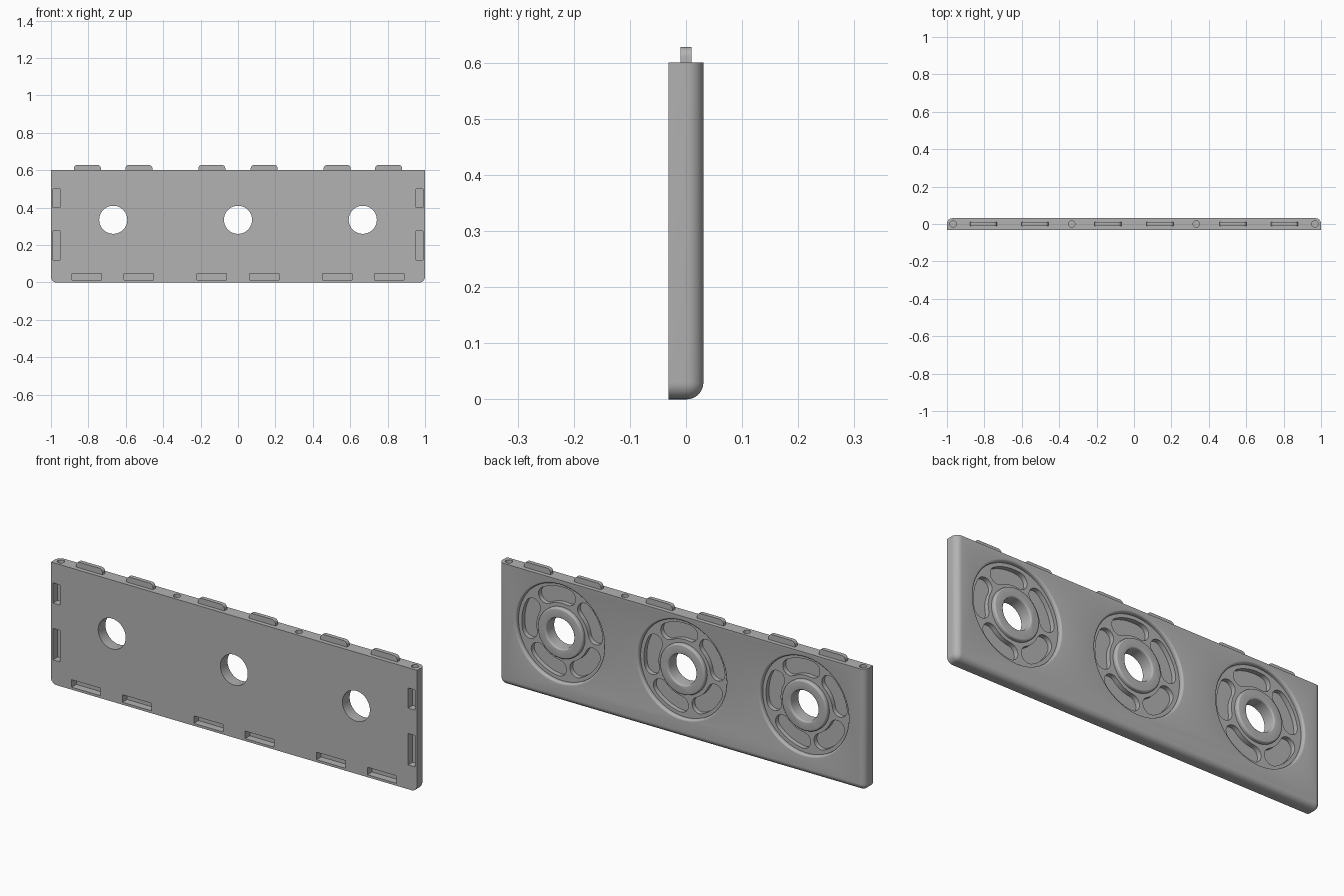
import bpy, bmesh
from math import cos, sin, pi, radians
from mathutils import Matrix

cube = bpy.data.objects.get("Cube")
if cube:
    bpy.data.objects.remove(cube, do_unlink=True)

grey = bpy.data.materials.new("plain grey")
grey.use_nodes = True
grey.diffuse_color = (0.45, 0.45, 0.45, 1)
grey.node_tree.nodes["Principled BSDF"].inputs["Base Color"].default_value = (0.45, 0.45, 0.45, 1)

WHEELS = (-0.667, 0, 0.667)
WHEEL_Z = 0.335
BACK = 0.031


def finish(bm, name):
    bmesh.ops.remove_doubles(bm, verts=bm.verts, dist=1e-5)
    bmesh.ops.recalc_face_normals(bm, faces=bm.faces)
    mesh = bpy.data.meshes.new(name)
    bm.to_mesh(mesh)
    bm.free()
    mesh.materials.append(grey)
    ob = bpy.data.objects.new(name, mesh)
    bpy.context.collection.objects.link(ob)
    return ob


def loft(bm, rings, closed=False):
    """Join rings of points with quads; cap the ends unless closed."""
    loops = [[bm.verts.new(p) for p in ring] for ring in rings]
    n = len(loops[0])
    pairs = list(zip(loops, loops[1:]))
    if closed:
        pairs.append((loops[-1], loops[0]))
    else:
        bm.faces.new(loops[0])
        bm.faces.new(loops[-1])
    for a, b in pairs:
        for i in range(n):
            j = (i + 1) % n
            bm.faces.new((a[i], a[j], b[j], b[i]))


def turn(bm, profile, cx, closed, steps=64):
    """Revolve (radius, y) points about a wheel axis."""
    loft(bm, [[(cx + r * cos(2 * pi * i / steps), y, WHEEL_Z + r * sin(2 * pi * i / steps))
               for i in range(steps)] for r, y in profile], closed)


def box(bm, x0, x1, y0, y1, z0, z1):
    loft(bm, [[(x0, y, z0), (x1, y, z0), (x1, y, z1), (x0, y, z1)] for y in (y0, y1)])


def fillet(r, y, rad, sign, steps=5):
    """Rounded lip meeting the back face, from the wall outwards."""
    return [(r + sign * rad * (1 - cos(t)), y - rad + rad * sin(t))
            for t in [pi / 2 * i / steps for i in range(steps + 1)]]


def cut(target, cutter):
    cutter.hide_render = True
    mod = target.modifiers.new("cut", 'BOOLEAN')
    mod.operation, mod.solver, mod.object = 'DIFFERENCE', 'EXACT', cutter
    bpy.context.view_layer.objects.active = target
    bpy.ops.object.modifier_apply(modifier=mod.name)
    bpy.data.objects.remove(cutter, do_unlink=True)


# Panel: square front edges, rounded sides and bottom toward the back
def panel_ring(y, r, R=0.03):
    pts = [(1 - R + r, y, 0.6)]
    for i in range(9):
        a = -pi / 2 * i / 8
        pts.append((1 - R + r * cos(a), y, R + r * sin(a)))
    return pts + [(-x, yy, z) for x, yy, z in reversed(pts)]


bm = bmesh.new()
rings = [panel_ring(-BACK, 0.03)]
for i in range(9):
    a = pi / 2 * i / 8
    rings.append(panel_ring(0.001 + 0.03 * sin(a), max(0.03 * cos(a), 0.0008)))
loft(bm, rings)
panel = finish(bm, "panel")

# Ring-shaped recesses around each hub
bm = bmesh.new()
lip_in = fillet(0.124, BACK, 0.009, -1)
lip_out = fillet(0.24, BACK, 0.01, 1)
ring_profile = ([(0.115, 0.05)] + lip_in[::-1] + [(0.124, 0.011), (0.24, 0.011)]
                + lip_out + [(0.25, 0.05)])
for cx in WHEELS:
    turn(bm, ring_profile, cx, True)
cut(panel, finish(bm, "recess_cutter"))

# Hub bores, kidney pockets, front slots and top pin holes
bm = bmesh.new()
bore = [(0.075, -0.05)] + fillet(0.075, BACK, 0.008, 1) + [(0.083, 0.05)]
for cx in WHEELS:
    turn(bm, bore, cx, False)
    for k in range(5):
        mid, half, span = 0.182, 0.04, radians(20)
        centre = radians(28 + 72 * k)
        outline = []
        for i in range(11):
            a = centre - span + 2 * span * i / 10
            outline.append(((mid + half) * cos(a), (mid + half) * sin(a)))
        for end, direction in ((centre + span, 1), (centre - span, -1)):
            cap = []
            for i in range(1, 8):
                t = pi * i / 8
                rad, tan = mid + half * cos(t), direction * half * sin(t)
                cap.append((rad * cos(end) - tan * sin(end), rad * sin(end) + tan * cos(end)))
            if direction > 0:
                outline += cap
                for i in range(11):
                    a = centre + span - 2 * span * i / 10
                    outline.append(((mid - half) * cos(a), (mid - half) * sin(a)))
            else:
                outline += cap[::-1]
        loft(bm, [[(cx - u, y, WHEEL_Z + w) for u, w in outline] for y in (-0.012, 0.02)])
for side in (-1, 1):
    for x in (0.14, 0.53, 0.808):
        box(bm, side * x - 0.079, side * x + 0.079, -0.05, 0.005, 0.012, 0.049)
    for z0, z1 in ((0.12, 0.275), (0.4, 0.5)):
        box(bm, side * 0.97 - 0.019, side * 0.97 + 0.019, -0.05, 0.005, z0, z1)
    for x in (0.333, 0.967):
        bmesh.ops.create_cone(bm, cap_ends=True, segments=24, radius1=0.017, radius2=0.017,
                              depth=0.14, matrix=Matrix.Translation((side * x, 0, 0.6)))
cut(panel, finish(bm, "pocket_cutter"))

# Locating tabs with rounded upper corners along the top edge
tabs = []
for side in (-1, 1):
    for x in (0.14, 0.53, 0.805):
        bm = bmesh.new()
        half, r, top = 0.072, 0.018, 0.628
        right = [(half, 0.595)] + [(half - r + r * cos(a), top - r + r * sin(a))
                                   for a in [pi / 2 * i / 6 for i in range(7)]]
        outline = right + [(-u, z) for u, z in reversed(right)]
        loft(bm, [[(side * x + u, y, z) for u, z in outline] for y in (-0.01, 0.01)])
        tabs.append(finish(bm, "top_tab"))

# Smooth shading with sharp edges kept
bpy.ops.object.select_all(action='DESELECT')
for ob in [panel] + tabs:
    ob.select_set(True)
bpy.context.view_layer.objects.active = panel
bpy.ops.object.shade_smooth_by_angle(angle=radians(30))
